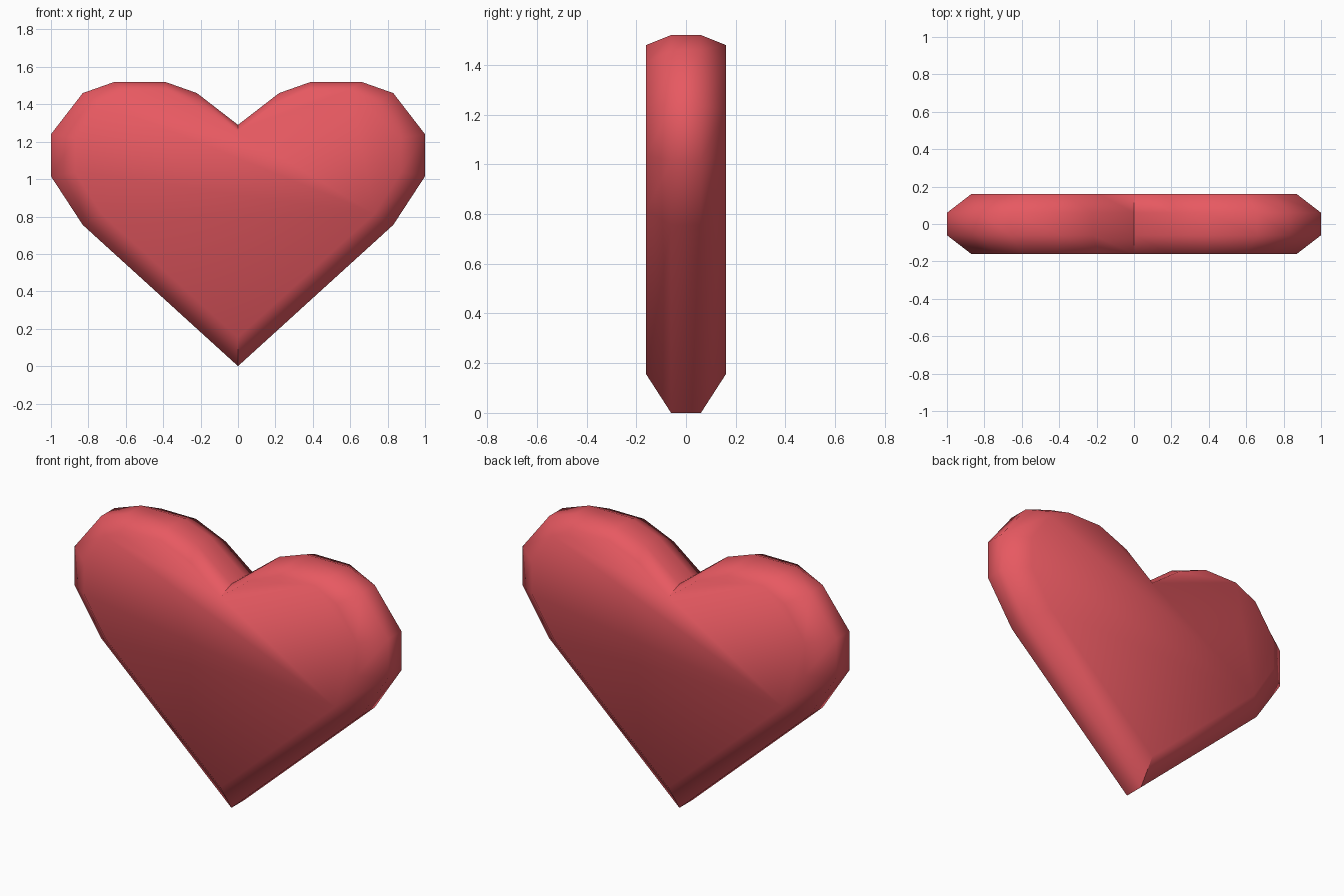
import bpy, bmesh

if "Cube" in bpy.data.objects:
    bpy.data.objects.remove(bpy.data.objects["Cube"])

# Right half outlines (x, z), from the bottom tip round to the top notch
RIM = [(0, 0), (0.83, 0.755), (1, 1.015), (1, 1.24), (0.83, 1.46),
       (0.66, 1.52), (0.39, 1.52), (0.22, 1.46), (0, 1.29)]
FACE = [(0, 0.155), (0.73, 0.815), (0.87, 1.035), (0.87, 1.22), (0.74, 1.41),
        (0.60, 1.48), (0.38, 1.48), (0.19, 1.40), (0, 1.255)]


def full_outline(half):
    return half + [(-x, z) for x, z in reversed(half[1:-1])]


# Four stacked outlines: front face, two rim loops, back face
bm = bmesh.new()
loops = [[bm.verts.new((x, y, z)) for x, z in full_outline(half)]
         for half, y in ((FACE, -0.16), (RIM, -0.06), (RIM, 0.06), (FACE, 0.16))]
for a, b in zip(loops, loops[1:]):
    n = len(a)
    for i in range(n):
        j = (i + 1) % n
        bm.faces.new((a[i], b[i], b[j], a[j]))
bm.faces.new(loops[0])
bm.faces.new(loops[-1])
bmesh.ops.recalc_face_normals(bm, faces=bm.faces)

# Smooth body with sharp creases along the tip and the notch
for f in bm.faces:
    f.smooth = True
for e in bm.edges:
    e.smooth = any(abs(v.co.x) > 1e-4 for v in e.verts)

mesh = bpy.data.meshes.new("heart")
bm.to_mesh(mesh)
bm.free()
heart = bpy.data.objects.new("heart", mesh)
bpy.context.collection.objects.link(heart)

# Red material
red = bpy.data.materials.new("red")
red.diffuse_color = (0.8, 0.1, 0.12, 1)
red.use_nodes = True
red.node_tree.nodes["Principled BSDF"].inputs["Base Color"].default_value = red.diffuse_color
mesh.materials.append(red)
